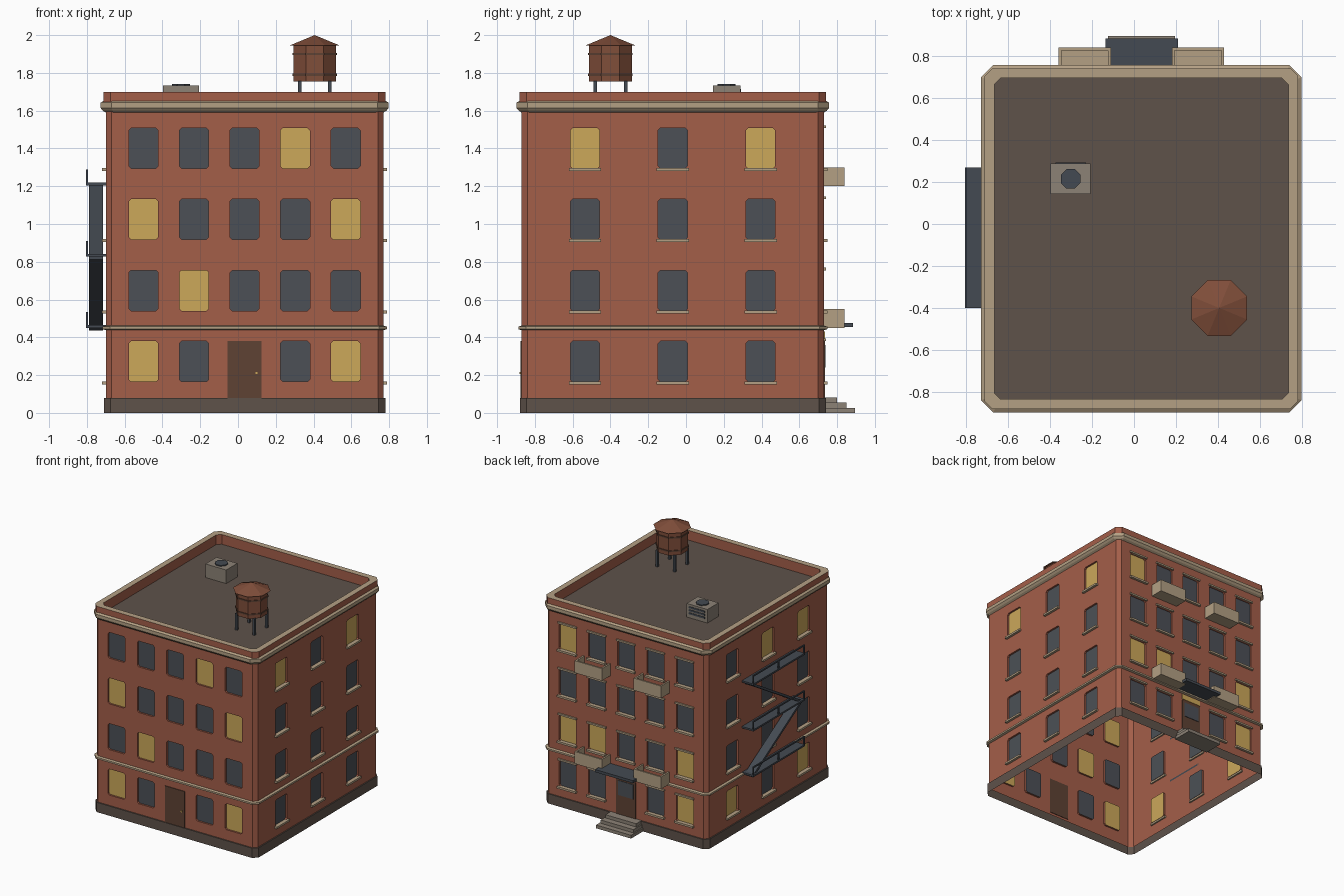
import bpy, bmesh, math
from mathutils import Matrix, Vector

if "Cube" in bpy.data.objects:
    bpy.data.objects.remove(bpy.data.objects["Cube"])

def mat(name, r, g, b):
    m = bpy.data.materials.new(name)
    lin = lambda c: ((c / 255 + 0.055) / 1.055) ** 2.4 if c > 10 else c / 3294
    m.diffuse_color = (lin(r), lin(g), lin(b), 1)
    m.use_nodes = True
    m.node_tree.nodes["Principled BSDF"].inputs["Base Color"].default_value = m.diffuse_color
    return m

BRICK = mat("brick red", 164, 94, 73)
STONE = mat("pale stone", 180, 160, 132)
DARK = mat("dark brown grey", 94, 82, 74)
GLASS = mat("dark glass", 76, 80, 86)
LIT = mat("lit window yellow", 204, 168, 90)
DOOR = mat("door brown", 94, 66, 52)
WOOD = mat("tank wood", 128, 78, 58)
METAL = mat("dark metal", 68, 74, 82)
GREY = mat("warm grey", 140, 130, 118)

CX, CY, HX, HY, CH = 0.035, -0.07, 0.735, 0.80, 0.03

def finish(name, bm, *mats, normals=True):
    if normals:
        bmesh.ops.recalc_face_normals(bm, faces=bm.faces)
    me = bpy.data.meshes.new(name)
    bm.to_mesh(me)
    bm.free()
    for m in mats:
        me.materials.append(m)
    ob = bpy.data.objects.new(name, me)
    bpy.context.collection.objects.link(ob)
    return ob

def boxes(name, m, items):
    """items: (x0, x1, y0, y1, z0, z1)"""
    bm = bmesh.new()
    for x0, x1, y0, y1, z0, z1 in items:
        mx = Matrix.Translation(((x0 + x1) / 2, (y0 + y1) / 2, (z0 + z1) / 2)) @ \
            Matrix.Diagonal((abs(x1 - x0), abs(y1 - y0), abs(z1 - z0), 1))
        bmesh.ops.create_cube(bm, size=1, matrix=mx)
    return finish(name, bm, m)

def outline(off, z, extra=0.0):
    a, b, c = HX + off, HY + off, CH + max(off, 0) * 0.586 + extra
    pts = [(a - c, -b), (a, -b + c), (a, b - c), (a - c, b),
           (-a + c, b), (-a, b - c), (-a, -b + c), (-a + c, -b)]
    return [(CX + x, CY + y, z) for x, y in pts]

def band(name, profile, mats, slots=None, extra=0.0, cap=None):
    """Sweep an (offset, z) profile round the chamfered plan."""
    bm = bmesh.new()
    rings = [[bm.verts.new(p) for p in outline(o, z, extra)] for o, z in profile]
    for k in range(len(rings) - 1):
        for i in range(8):
            j = (i + 1) % 8
            f = bm.faces.new((rings[k][i], rings[k][j], rings[k + 1][j], rings[k + 1][i]))
            f.material_index = slots[k] if slots else 0
    if cap is not None:
        bm.faces.new(rings[-1]).material_index = cap
    finish(name, bm, *mats, normals=False)

# --- walls with recessed, clipped-corner windows; bottom left open
ROWS = [(0.165, 0.38), (0.54, 0.755), (0.918, 1.132), (1.295, 1.508)]
LONG, SHORT = [-0.535, -0.2675, 0, 0.2675, 0.535], [-0.465, 0, 0.465]
WW, DEPTH, CUT = 0.0775, 0.015, 0.012
# name, u, normal, wall distance, half length, columns, lit (row, col), has door
WALLS = [
    ("front", (1, 0), (0, -1), HY, HX, LONG, {(0, 0), (0, 4), (1, 1), (2, 0), (2, 4), (3, 3)}, True),
    ("right", (0, 1), (1, 0), HX, HY, SHORT, {(3, 0), (3, 2)}, False),
    ("back", (-1, 0), (0, 1), HY, HX, LONG, {(0, 4), (1, 0), (1, 1), (1, 4), (3, 0)}, True),
    ("left", (0, -1), (-1, 0), HX, HY, SHORT, {(0, 0), (0, 2), (3, 1), (3, 2)}, False),
]

def place(u, n, dist, a, d, z):
    return Vector((CX + u[0] * a + n[0] * (dist + d), CY + u[1] * a + n[1] * (dist + d), z))

def wall_boxes(u, n, dist, a0, a1, d0, d1, z0, z1):
    p, q = place(u, n, dist, a0, d0, z0), place(u, n, dist, a1, d1, z1)
    return (min(p.x, q.x), max(p.x, q.x), min(p.y, q.y), max(p.y, q.y), z0, z1)

bm = bmesh.new()
sills, lintels = [], []
for name, u, n, dist, half, cols, lit, door in WALLS:
    def face(pts, idx=0):
        bm.faces.new([bm.verts.new(place(u, n, dist, *p)) for p in pts]).material_index = idx
    L = half - CH
    us = [-L] + [c + s * WW for c in cols for s in (-1, 1)] + [L]
    vs = [0.06] + [z for r in ROWS for z in r] + [1.62]
    for i in range(len(us) - 1):
        for j in range(len(vs) - 1):
            a, b, s, t = us[i], us[i + 1], vs[j], vs[j + 1]
            row, col = j // 2, i // 2
            is_door = door and row == 0 and col == 2
            if not (i % 2 and j % 2) or is_door:
                face([(a, 0, s), (b, 0, s), (b, 0, t), (a, 0, t)])
                continue
            k = CUT
            oct_ = [(a + k, s), (b - k, s), (b, s + k), (b, t - k),
                    (b - k, t), (a + k, t), (a, t - k), (a, s + k)]
            corners = [(a, s), (b, s), (b, t), (a, t)]
            for q in range(4):
                p0, p1 = oct_[(2 * q - 1) % 8], oct_[2 * q]
                face([(x, 0, z) for x, z in (p0, corners[q], p1)])
            for q in range(8):
                p0, p1 = oct_[q], oct_[(q + 1) % 8]
                face([(*p0[:1], 0, p0[1]), (p1[0], 0, p1[1]),
                      (p1[0], -DEPTH, p1[1]), (p0[0], -DEPTH, p0[1])])
            face([(x, -DEPTH, z) for x, z in oct_], 2 if (row, col) in lit else 1)
            if name != "front":
                sills.append(wall_boxes(u, n, dist, a - 0.008, b + 0.008, -0.012, 0.02, s - 0.014, s + 0.002))
            if name == "back":
                lintels.append(wall_boxes(u, n, dist, a - 0.008, b + 0.008, -0.005, 0.012, t, t + 0.014))
# chamfered corners
lo, hi = outline(0, 0.06), outline(0, 1.62)
for i in (0, 2, 4, 6):
    bm.faces.new([bm.verts.new(p) for p in (lo[i], lo[i + 1], hi[i + 1], hi[i])])
bmesh.ops.remove_doubles(bm, verts=bm.verts, dist=0.0001)
finish("brick_walls", bm, BRICK, GLASS, LIT, normals=False)
boxes("window_sills", STONE, sills)
boxes("back_lintels", STONE, lintels)

# --- bands round the building
band("base_plinth", [(0.01, 0), (0.01, 0.08), (0, 0.08)], [DARK])
band("string_course", [(0, 0.438), (0.018, 0.443), (0.018, 0.457), (0, 0.462)], [STONE])
band("cornice", [(0, 1.59), (0.016, 1.60), (0.028, 1.615), (0.028, 1.642), (0.012, 1.652)], [STONE], extra=0.012)
band("parapet_and_roof", [(0.012, 1.64), (0.012, 1.70), (-0.035, 1.70), (-0.035, 1.62)],
     [BRICK, STONE, DARK], slots=[0, 1, 0], cap=2)

# --- doors
yf, yb = CY - HY, CY + HY
boxes("front_door", DOOR, [(-0.055, 0.125, yf - 0.005, yf + 0.004, 0.08, 0.38)])
boxes("front_door_knob", LIT, [(0.092, 0.104, yf - 0.012, yf - 0.004, 0.205, 0.217)])
boxes("back_door", DOOR, [(-0.055, 0.125, yb - 0.004, yb + 0.005, 0.08, 0.38)])
boxes("back_door_glass", GLASS, [(-0.035, 0.105, yb + 0.004, yb + 0.009, 0.24, 0.36)])
boxes("back_transom", LIT, [(-0.055, 0.125, yb - 0.004, yb + 0.006, 0.388, 0.43)])
boxes("door_canopy", METAL, [(-0.135, 0.21, yb - 0.005, 0.885, 0.455, 0.477)])
boxes("back_steps", GREY, [(0.035 - w, 0.035 + w, yb, y, z0, z0 + 0.027)
                           for w, y, z0 in ((0.16, 0.895, 0), (0.15, 0.85, 0.027), (0.14, 0.80, 0.054))])

# --- balconies: open trays
tray = []
for x in (-0.235, 0.305):
    for z in (0.45, 1.20):
        a, b, y1, t = x - 0.125, x + 0.125, 0.84, 0.014
        tray += [(a, b, yb, y1, z, z + 0.018), (a, b, y1 - t, y1, z + 0.018, z + 0.10),
                 (a, a + t, yb, y1 - t, z + 0.018, z + 0.10), (b - t, b, yb, y1 - t, z + 0.018, z + 0.10)]
boxes("balconies", STONE, tray)

# --- fire escape on the left wall
parts = []
for z in (0.45, 0.827, 1.205):
    parts.append((-0.805, -0.70, -0.40, 0.27, z, z + 0.014))
    parts.append((-0.805, -0.795, -0.40, 0.27, z + 0.073, z + 0.083))
    parts += [(-0.805, -0.795, y - 0.005, y + 0.005, z, z + 0.08) for y in (-0.395, -0.065, 0.265)]
boxes("fire_escape_platforms", METAL, parts)
bm = bmesh.new()
for y0, z0, y1, z1 in ((0.25, 0.458, -0.38, 0.835), (-0.38, 0.835, 0.25, 1.212)):
    f = bm.faces.new([bm.verts.new((-0.79, y, z)) for y, z in
                      ((y0, z0), (y1, z1), (y1, z1 - 0.022), (y0, z0 - 0.022))])
    g = bmesh.ops.extrude_face_region(bm, geom=[f])["geom"]
    bmesh.ops.translate(bm, vec=(0.075, 0, 0), verts=[v for v in g if isinstance(v, bmesh.types.BMVert)])
    bm.faces.new([v for v in f.verts]) if not f.is_valid else None
finish("fire_escape_stairs", bm, METAL)

# --- rooftop water tank and cooling unit
def octagon(name, m, x, y, z0, z1, r0, r1):
    bm = bmesh.new()
    k = 1 / math.cos(math.pi / 8)
    bmesh.ops.create_cone(bm, cap_ends=True, segments=8, radius1=r0 * k, radius2=r1 * k, depth=z1 - z0,
                          matrix=Matrix.Translation((x, y, (z0 + z1) / 2)) @ Matrix.Rotation(math.pi / 8, 4, 'Z'))
    finish(name, bm, m)

TX, TY = 0.406, -0.40
octagon("tank_body", WOOD, TX, TY, 1.755, 1.945, 0.113, 0.113)
octagon("tank_roof", WOOD, TX, TY, 1.945, 2.0, 0.133, 0.0)
for i, z in enumerate((1.79, 1.90)):
    octagon(f"tank_hoop_{i + 1}", DOOR, TX, TY, z - 0.006, z + 0.006, 0.118, 0.118)
boxes("tank_legs", METAL, [(TX + sx * 0.08 - 0.009, TX + sx * 0.08 + 0.009, TY + sy * 0.08 - 0.009,
                            TY + sy * 0.08 + 0.009, 1.62, 1.757) for sx in (-1, 1) for sy in (-1, 1)])
boxes("cooling_unit", GREY, [(-0.397, -0.207, 0.142, 0.288, 1.62, 1.732)])
octagon("cooling_fan", METAL, -0.302, 0.215, 1.73, 1.74, 0.047, 0.047)
boxes("cooling_vents", METAL, [(-0.375, -0.229, 0.286, 0.292, z, z + 0.014) for z in (1.65, 1.675, 1.70)])
